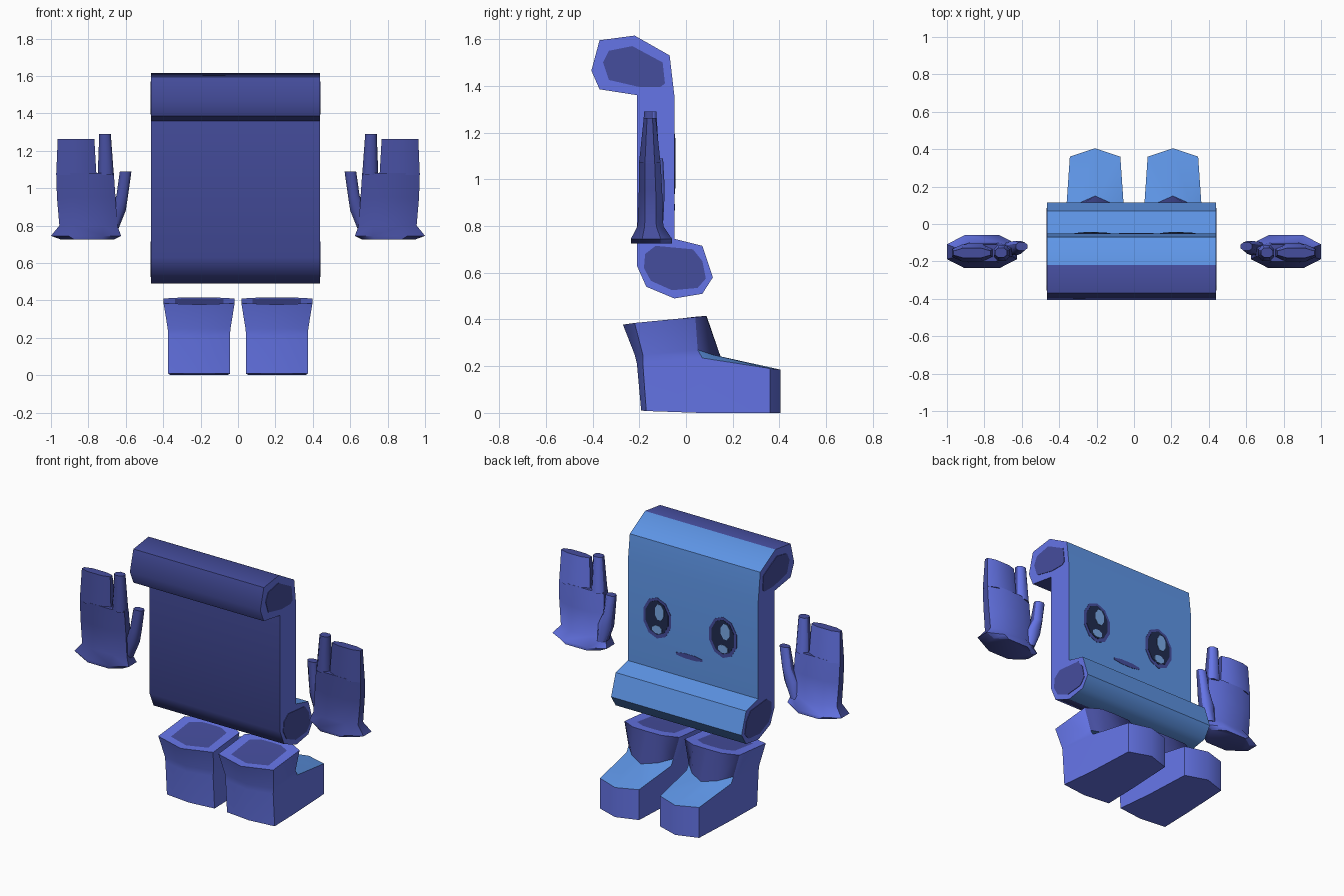
import bpy, bmesh, math
from mathutils import Vector

if "Cube" in bpy.data.objects:
    bpy.data.objects.remove(bpy.data.objects["Cube"])


def material(name, rgb):
    m = bpy.data.materials.new(name)
    m.diffuse_color = (*rgb, 1)
    m.use_nodes = True
    m.node_tree.nodes["Principled BSDF"].inputs["Base Color"].default_value = m.diffuse_color
    return m


SKY = material("sky_blue", (0.13, 0.35, 0.92))
VIOLET = material("violet_blue", (0.14, 0.19, 0.86))
INDIGO = material("dark_indigo", (0.06, 0.075, 0.34))
NAVY = material("navy", (0.015, 0.025, 0.08))
SHINE = material("eye_shine", (0.22, 0.45, 0.90))


def finish(name, bm, mats, angle=50, mirror=False, recalc=True):
    """Turn a bmesh into a smooth-shaded object."""
    if recalc:
        bmesh.ops.recalc_face_normals(bm, faces=bm.faces)
    me = bpy.data.meshes.new(name)
    bm.to_mesh(me)
    bm.free()
    ob = bpy.data.objects.new(name, me)
    bpy.context.collection.objects.link(ob)
    for m in mats:
        me.materials.append(m)
    bpy.ops.object.select_all(action='DESELECT')
    ob.select_set(True)
    bpy.context.view_layer.objects.active = ob
    bpy.ops.object.shade_smooth_by_angle(angle=math.radians(angle))
    if mirror:
        ob.modifiers.new("mirror", 'MIRROR').use_axis[0] = True
    return ob


def loft(bm, rings, color=lambda row, seg: 0, cap=(0, 0)):
    """Skin a stack of rings; color(row, seg) picks the material."""
    vs = [[bm.verts.new(p) for p in r] for r in rings]
    n = len(vs[0])
    for i in range(len(vs) - 1):
        for k in range(n):
            j = (k + 1) % n
            f = bm.faces.new((vs[i][k], vs[i][j], vs[i + 1][j], vs[i + 1][k]))
            f.material_index = color(i, k)
    bm.faces.new(vs[0]).material_index = cap[0]
    bm.faces.new(vs[-1]).material_index = cap[1]


def plate(name, pts, axis, at, mat, thick=0.004):
    """Thin flat plate: pts lie across the given axis, starting at 'at'."""
    bm = bmesh.new()
    if axis == 'x':
        rings = [[(a, y, z) for y, z in pts] for a in (at, at + thick)]
    else:
        rings = [[(x, a, z) for x, z in pts] for a in (at, at + thick)]
    loft(bm, rings)
    return finish(name, bm, [mat], 20)


def oval(cx, cz, rx, rz, n=10):
    return [(cx + rx * math.cos(math.tau * (i + .5) / n),
             cz + rz * math.sin(math.tau * (i + .5) / n)) for i in range(n)]


# Scroll: one S-shaped side profile drawn out along x
X0, X1 = -0.465, 0.438
profile = [(-.22, 1.615), (-.07, 1.53), (-.05, 1.36), (-.05, .745), (.07, .715),
           (.115, .58), (.07, .51), (-.05, .49), (-.17, .54), (-.21, .63),
           (-.21, 1.36), (-.37, 1.385), (-.405, 1.465), (-.37, 1.595)]
bm = bmesh.new()
loft(bm, [[(x, y, z) for y, z in profile] for x in (X0, X1)],
     lambda row, seg: 0 if seg <= 6 else 2, (1, 1))
finish("scroll", bm, [SKY, VIOLET, INDIGO])

# Dark ends of the two rolls
top_end = [(-.355, 1.50), (-.33, 1.55), (-.23, 1.57), (-.10, 1.50),
           (-.09, 1.41), (-.11, 1.395), (-.20, 1.395), (-.33, 1.425)]
low_end = [(-.175, .68), (-.13, .715), (.03, .70), (.07, .65), (.085, .575),
           (.05, .535), (-.06, .525), (-.15, .565), (-.18, .62)]
for side, at in (("left", X0 - .003), ("right", X1 - .001)):
    plate("top_roll_end_" + side, top_end, 'x', at, INDIGO)
    plate("bottom_roll_end_" + side, low_end, 'x', at, INDIGO)

# Face: eyes in stacked layers, and a mouth
FACE = -.052
for side, cx in (("left", -.222), ("right", .234)):
    plate("eye_rim_" + side, oval(cx, 1.065, .10, .128), 'y', FACE, INDIGO)
    plate("eye_pupil_" + side, oval(cx, 1.068, .082, .108), 'y', FACE, NAVY, .006)
    plate("eye_shine_big_" + side, oval(cx - .018, 1.105, .033, .052, 8), 'y', FACE, SHINE, .008)
    plate("eye_shine_small_" + side, oval(cx - .002, .995, .036, .026, 8), 'y', FACE, SHINE, .008)
plate("mouth", oval(.012, .88, .10, .016, 8), 'y', FACE, INDIGO)

# Boots: rings of half outlines (toe tip to heel middle), mirrored about the centre
BOOT_X = .208


def boot_ring(half):
    full = half + [(-x, y, z) for x, y, z in half[-2:0:-1]]
    return [(BOOT_X + x, y, z) for x, y, z in full]


sole = [(0, .405, 0), (.135, .36, 0), (.15, .06, 0), (.165, -.17, .008), (0, -.192, .01)]
foot = [(0, .405, .185), (.135, .36, .19), (.155, .07, .235), (.165, -.185, .215), (0, -.21, .21)]
ankle = [(0, .15, .235), (.09, .11, .25), (.155, .05, .27), (.168, -.185, .25), (0, -.22, .25)]
cuff = [(0, .088, .415), (.10, .085, .415), (.19, .04, .41), (.19, -.22, .385), (0, -.27, .378)]
inner = [(x * .68, -.09 + (y + .09) * .70, z * .93 + .025) for x, y, z in cuff]


def boot_color(row, seg):
    toe = seg in (0, 1, 6, 7)
    if row == 1 and toe:
        return 0
    return 2 if row == 2 and toe else 1


bm = bmesh.new()
loft(bm, [boot_ring(r) for r in (sole, foot, ankle, cuff, inner)], boot_color, (1, 2))
finish("boots", bm, [SKY, VIOLET, INDIGO], 60, mirror=True)


# Hands: palm with flared wrist, finger block, pointing finger and thumb
def hand_ring(z, x0, x1, yc, h):
    w = (x1 - x0) * .25
    front = [(x0, -.45 * h), (x0 + w, -h), (x1 - w, -h), (x1, -.45 * h)]
    back = [(x, -y) for x, y in reversed(front)]
    return [(x, yc + y, z) for x, y in front + back]


pieces = [
    [(.725, .665, .945, -.148, .088), (.745, .625, 1.0, -.148, .088), (.80, .645, .955, -.152, .055),
     (.95, .655, .968, -.152, .05), (1.08, .664, .972, -.155, .046)],
    [(1.07, .757, .972, -.155, .046), (1.262, .768, .964, -.155, .026)],
    [(1.07, .664, .750, -.155, .042), (1.29, .680, .742, -.153, .026)],
    [(.78, .640, .70, -.135, .035), (.88, .600, .69, -.13, .036),
     (.96, .588, .65, -.125, .034), (1.088, .570, .632, -.12, .022)],
]
bm = bmesh.new()
for rows in pieces:
    loft(bm, [hand_ring(*r) for r in rows])
bmesh.ops.recalc_face_normals(bm, faces=bm.faces)
bm.normal_update()
for f in bm.faces:
    # the palm side is lighter than the front and edges
    f.material_index = 1 if f.normal.y > .25 else 0
finish("hands", bm, [INDIGO, VIOLET], 50, mirror=True, recalc=False)
